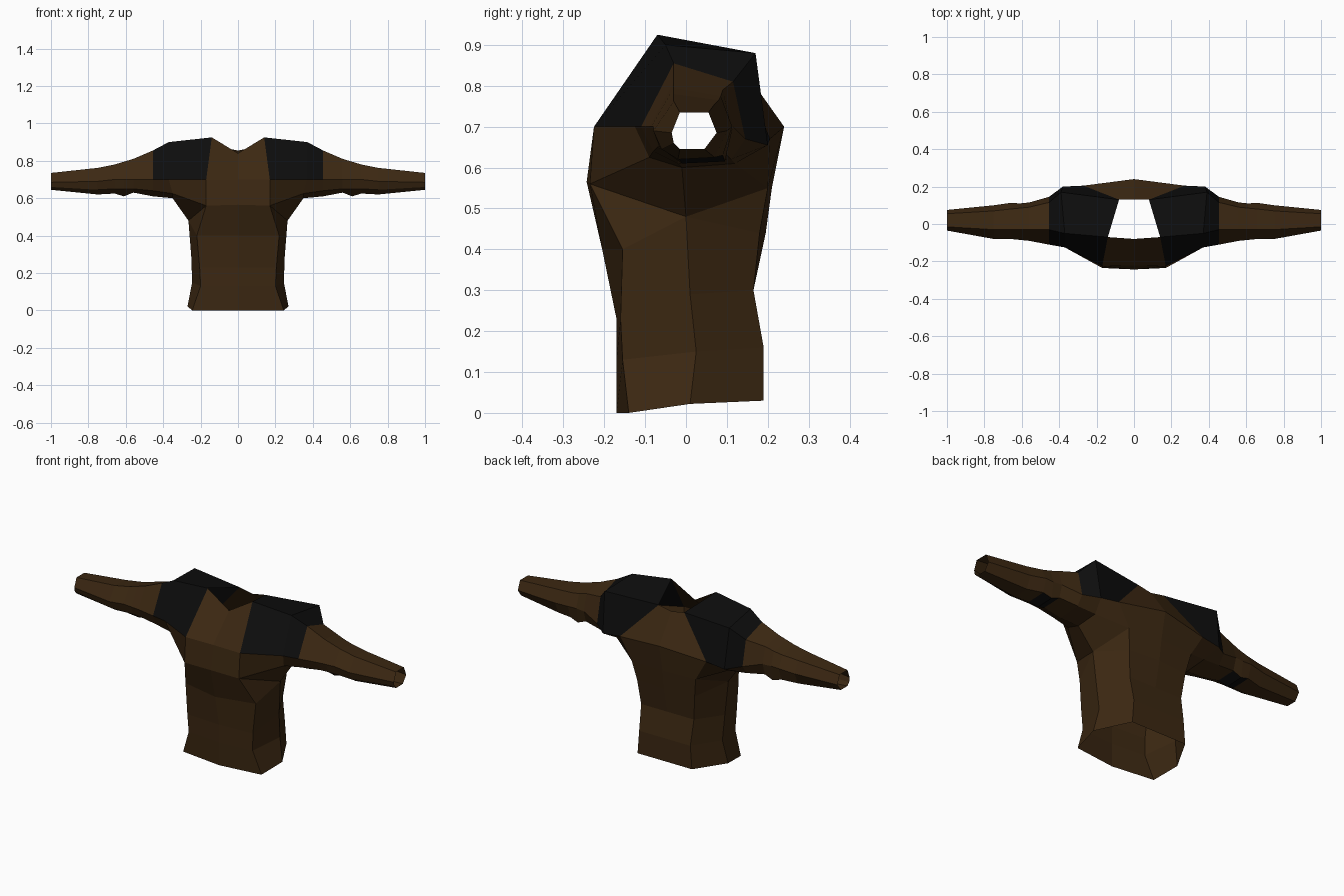
import bpy
import bmesh

if "Cube" in bpy.data.objects:
    bpy.data.objects.remove(bpy.data.objects["Cube"])


def material(name, rgb):
    m = bpy.data.materials.new(name)
    m.diffuse_color = (*rgb, 1)
    m.use_nodes = True
    m.node_tree.nodes["Principled BSDF"].inputs["Base Color"].default_value = m.diffuse_color
    return m


brown = material("dark_brown_cloth", (0.045, 0.021, 0.006))
black = material("black_leather", (0.004, 0.004, 0.004))


def make_part(name, faces, mat):
    """Half a part from face corner points, mirrored across x = 0."""
    me = bpy.data.meshes.new(name)
    bm = bmesh.new()
    for f in faces:
        bm.faces.new([bm.verts.new(p) for p in f])
    bmesh.ops.remove_doubles(bm, verts=bm.verts, dist=0.0005)
    bm.to_mesh(me)
    bm.free()
    me.materials.append(mat)
    ob = bpy.data.objects.new(name, me)
    bpy.context.collection.objects.link(ob)
    mod = ob.modifiers.new("mirror", 'MIRROR')
    mod.use_clip = True
    return ob


# Torso rings: front centre, front corner, side, back corner, back centre
rows = [
    [(0, -.17, 0), (.245, -.14, 0), (.27, .01, .022), (.17, .19, .03), (0, .19, .03)],
    [(0, -.17, .13), (.20, -.155, .13), (.245, .025, .15), (.16, .19, .16), (0, .19, .16)],
    [(0, -.17, .23), (.205, -.16, .23), (.25, .01, .29), (.165, .165, .30), (0, .165, .30)],
    [(0, -.205, .40), (.22, -.155, .40), (.265, 0, .48), (.18, .18, .44), (0, .195, .44)],
]
torso = []
for lo, hi in zip(rows, rows[1:]):
    for c in range(4):
        torso.append([lo[c], lo[c + 1], hi[c + 1], hi[c]])

# Chest and neckline points around the armhole
fc3, f3, side, b3, bc3 = rows[3]
fc4, chest = (0, -.243, .565), (.17, -.235, .56)
fc5, collar = (0, -.222, .70), (.17, -.225, .70)
fc6, neck_f = (0, -.08, .84), (.14, -.07, .925)
neck_b, bc6 = (.08, .13, .87), (0, .13, .855)
blade, bc5 = (.27, .205, .67), (0, .24, .70)
back, bc4 = (.20, .20, .55), (0, .21, .55)
torso += [
    [fc3, f3, chest, fc4], [fc4, chest, collar, fc5], [fc5, collar, neck_f, fc6],
    [f3, side, chest], [side, b3, back],
    [b3, bc3, bc4, back], [back, bc4, bc5, blade], [blade, bc5, bc6, neck_b],
]
make_part("torso", torso, brown)

# Sleeve rings: top front, top back, back, under back, under, under front, front
rings = [
    [neck_f, neck_b, blade, back, side, chest, collar],
    [(.37, -.05, .90), (.39, .17, .88), (.38, .20, .655), (.35, .12, .61),
     (.35, -.01, .60), (.35, -.09, .625), (.37, -.125, .70)],
]
for x, section in [
    (.455, [(-.03, .855), (.115, .81), (.145, .67), (.11, .62), (-.02, .61), (-.08, .64), (-.11, .70)]),
    (.56, [(-.03, .81), (.09, .79), (.115, .70), (.095, .635), (-.02, .63), (-.07, .65), (-.09, .70)]),
    (.61, [(-.03, .795), (.085, .775), (.11, .70), (.095, .615), (-.01, .61), (-.065, .65), (-.085, .70)]),
    (.66, [(-.03, .78), (.08, .765), (.113, .70), (.09, .63), (-.02, .625), (-.065, .65), (-.08, .70)]),
    (.75, [(-.03, .762), (.07, .755), (.10, .69), (.07, .625), (-.02, .62), (-.06, .645), (-.08, .69)]),
    (1.0, [(-.015, .735), (.055, .735), (.075, .685), (.045, .645), (-.015, .645), (-.03, .66), (-.035, .685)]),
]:
    rings.append([(x, y, z) for y, z in section])

sleeve, pad, patch = [], [], []
for r, (a, b) in enumerate(zip(rings, rings[1:])):
    for c in range(7):
        d = (c + 1) % 7
        # Shoulder pads cover the upper faces, elbow patches one strip below
        if r < 2 and c in (0, 1, 6):
            target = pad
        elif r in (3, 4) and c == 3:
            target = patch
        else:
            target = sleeve
        target.append([a[c], b[c], b[d], a[d]])
make_part("sleeves", sleeve, brown)
make_part("shoulder_pads", pad, black)
make_part("elbow_patches", patch, black)
